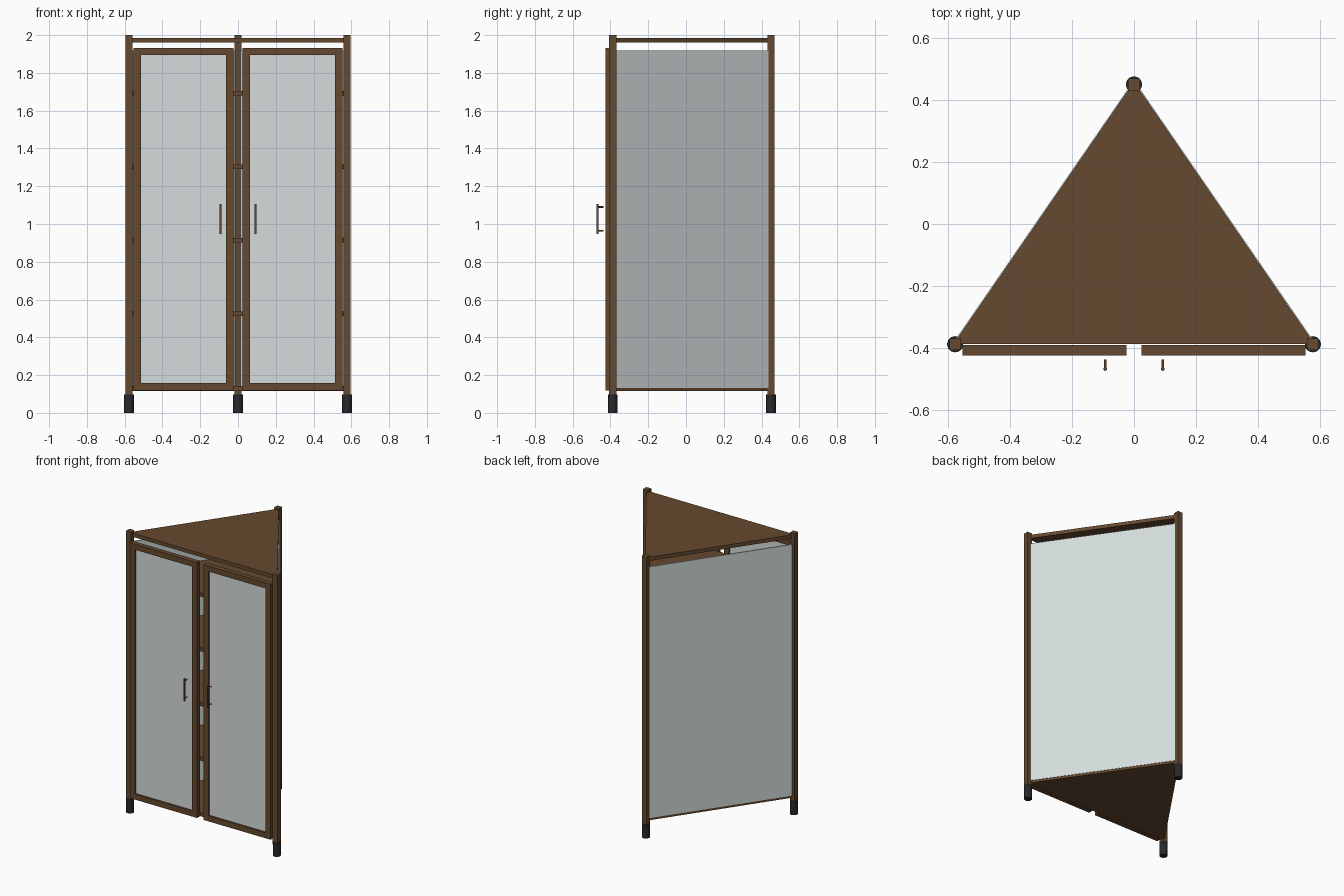
import bpy, bmesh, math
from mathutils import Vector, Matrix

cube = bpy.data.objects.get("Cube")
if cube:
    bpy.data.objects.remove(cube, do_unlink=True)


def material(name, rgb):
    m = bpy.data.materials.new(name)
    m.use_nodes = True
    m.diffuse_color = (*rgb, 1)
    bsdf = next(n for n in m.node_tree.nodes if n.type == 'BSDF_PRINCIPLED')
    bsdf.inputs["Base Color"].default_value = (*rgb, 1)
    return m


WOOD = material("brown wood", (0.133, 0.067, 0.029))
GLASS = material("pale glass", (0.66, 0.72, 0.715))
RUBBER = material("dark rubber", (0.022, 0.022, 0.025))


def finish(name, bm, mat):
    bmesh.ops.recalc_face_normals(bm, faces=bm.faces)
    me = bpy.data.meshes.new(name)
    bm.to_mesh(me)
    bm.free()
    me.materials.append(mat)
    ob = bpy.data.objects.new(name, me)
    bpy.context.scene.collection.objects.link(ob)
    return ob


def add_box(bm, centre, size, angle=0):
    mat = (Matrix.Translation(centre) @ Matrix.Rotation(angle, 4, 'Z')
           @ Matrix.Diagonal((*size, 1)))
    bmesh.ops.create_cube(bm, size=1, matrix=mat)


def add_rod(bm, start, end, radius, sides):
    a, b = Vector(start), Vector(end)
    rot = (b - a).to_track_quat('Z', 'Y').to_matrix().to_4x4()
    bmesh.ops.create_cone(bm, cap_ends=True, segments=sides, radius1=radius,
                          radius2=radius, depth=(b - a).length,
                          matrix=Matrix.Translation((a + b) / 2) @ rot)


def smooth(ob):
    bpy.ops.object.select_all(action='DESELECT')
    ob.select_set(True)
    bpy.context.view_layer.objects.active = ob
    bpy.ops.object.shade_smooth_by_angle(angle=math.radians(40))


FRONT_X, FRONT_Y, BACK_Y = 0.577, -0.388, 0.45
corners = {"left": (FRONT_X, FRONT_Y), "right": (-FRONT_X, FRONT_Y), "back": (0, BACK_Y)}

# Corner posts on round feet
for side, (x, y) in corners.items():
    bm = bmesh.new()
    add_box(bm, (x, y, 1.04), (0.038, 0.038, 1.92))
    finish(side + "_post", bm, WOOD)
    bm = bmesh.new()
    add_rod(bm, (x, y, 0), (x, y, 0.098), 0.026, 24)
    smooth(finish(side + "_foot", bm, RUBBER))


# Triangular top, shelves and base
def triangle_board(name, z, thick):
    bm = bmesh.new()
    pts = [(FRONT_X + 0.006, FRONT_Y), (0, BACK_Y + 0.009), (-FRONT_X - 0.006, FRONT_Y)]
    face = bm.faces.new([bm.verts.new((x, y, z - thick / 2)) for x, y in pts])
    ext = bmesh.ops.extrude_face_region(bm, geom=[face])
    top = [v for v in ext["geom"] if isinstance(v, bmesh.types.BMVert)]
    bmesh.ops.translate(bm, verts=top, vec=(0, 0, thick))
    finish(name, bm, WOOD)


triangle_board("top_board", 1.973, 0.026)
triangle_board("base_board", 0.13, 0.026)
for i in range(4):
    triangle_board("shelf_%d" % (i + 1), 0.525 + 0.389 * i, 0.026)

DOOR_Z0, DOOR_Z1, DOOR_Y, FRAME = 0.118, 1.933, -0.408, 0.039
INNER, OUTER = 0.025, 0.553

for side, s in (("left", 1), ("right", -1)):
    # Slanted glass wall from the front post to the back post
    run = Vector((s * FRONT_X, FRONT_Y - BACK_Y, 0))
    normal = Vector((s * (BACK_Y - FRONT_Y), FRONT_X, 0)).normalized()
    mid = Vector((s * FRONT_X / 2, (FRONT_Y + BACK_Y) / 2, 1.026)) + normal * 0.004
    bm = bmesh.new()
    add_box(bm, mid, (run.length - 0.02, 0.008, 1.786), math.atan2(run.y, run.x))
    finish(side + "_glass_wall", bm, GLASS)

    # Door frame: two stiles and two rails
    width, height = OUTER - INNER, DOOR_Z1 - DOOR_Z0
    cx, cz = s * (INNER + OUTER) / 2, (DOOR_Z0 + DOOR_Z1) / 2
    bm = bmesh.new()
    for e in (-1, 1):
        add_box(bm, (cx + e * (width - FRAME) / 2, DOOR_Y, cz), (FRAME, 0.034, height))
        add_box(bm, (cx, DOOR_Y, cz + e * (height - FRAME) / 2),
                (width - 2 * FRAME, 0.034, FRAME))
    finish(side + "_door_frame", bm, WOOD)
    bm = bmesh.new()
    add_box(bm, (cx, DOOR_Y, cz), (width - 2 * FRAME, 0.008, height - 2 * FRAME))
    finish(side + "_door_glass", bm, GLASS)

    # Bar handle with two standoffs
    hx, hy = s * 0.093, -0.468
    bm = bmesh.new()
    add_rod(bm, (hx, hy, 0.948), (hx, hy, 1.107), 0.006, 12)
    for z in (0.965, 1.09):
        add_rod(bm, (hx, hy, z), (hx, -0.437, z), 0.004, 12)
    smooth(finish(side + "_handle", bm, WOOD))
